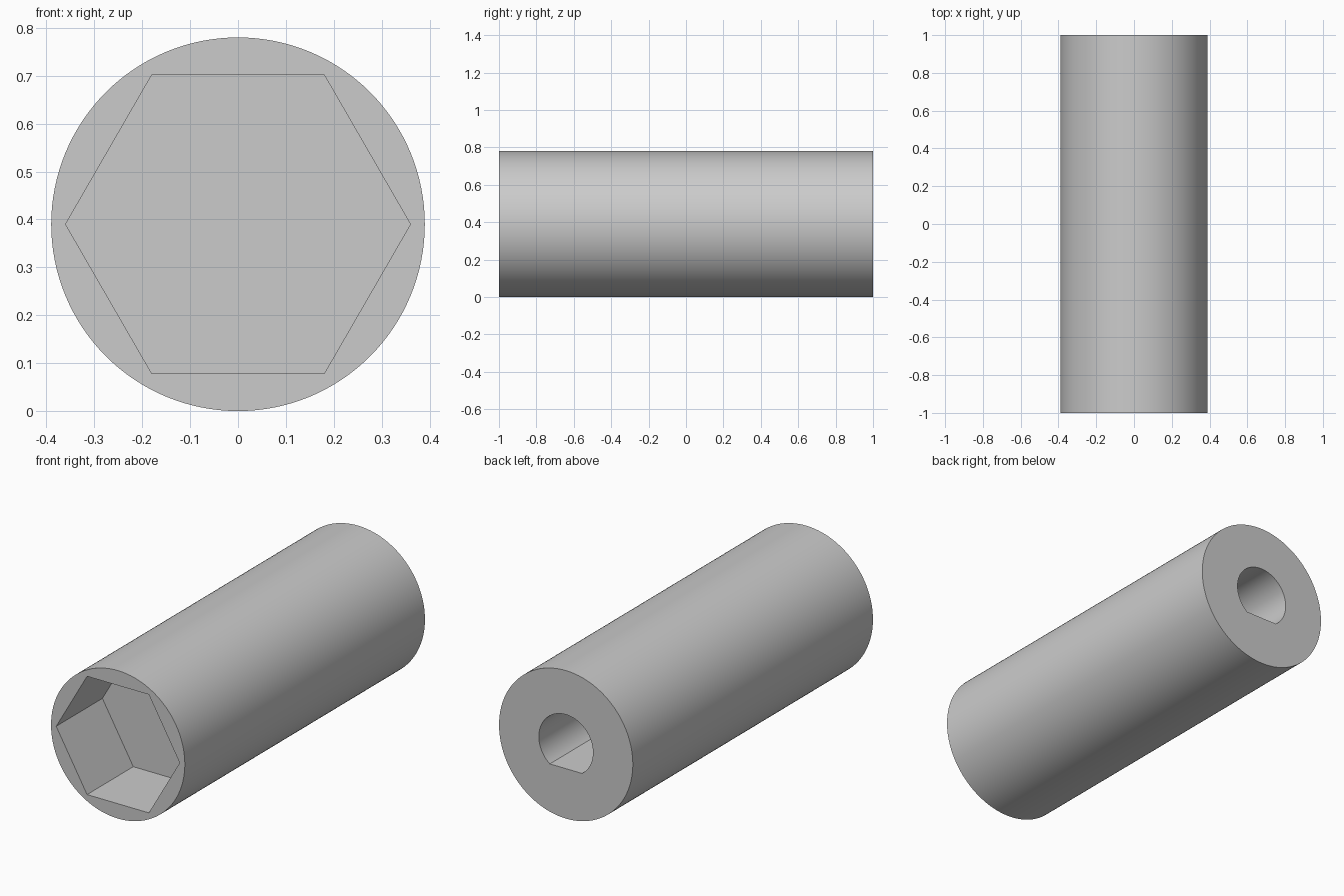
import bpy
import bmesh
from math import radians, sin, cos, asin, pi

cube = bpy.data.objects.get("Cube")
if cube:
    bpy.data.objects.remove(cube, do_unlink=True)

RADIUS = 0.39
HEX_RADIUS, HEX_DEPTH = 0.36, 0.385
BORE_RADIUS, BORE_FLAT, BORE_DEPTH = 0.158, 0.127, 0.8
OVERSHOOT = 0.1

grey = bpy.data.materials.new("plain_grey")
grey.use_nodes = True
colour = (0.6, 0.6, 0.6, 1)
grey.diffuse_color = colour
grey.node_tree.nodes["Principled BSDF"].inputs["Base Color"].default_value = colour


def arc(radius, start, end, steps):
    """Points along an arc, both ends included."""
    angles = [start + (end - start) * i / steps for i in range(steps + 1)]
    return [(radius * cos(a), radius * sin(a)) for a in angles]


def prism(name, profile, y_front, y_back):
    """Extrude an x-z profile along y, centred on the axis of the sleeve."""
    bm = bmesh.new()
    base = bm.faces.new([bm.verts.new((x, y_front, z + RADIUS)) for x, z in profile])
    grown = bmesh.ops.extrude_face_region(bm, geom=[base])["geom"]
    moved = [v for v in grown if isinstance(v, bmesh.types.BMVert)]
    bmesh.ops.translate(bm, verts=moved, vec=(0, y_back - y_front, 0))
    bmesh.ops.recalc_face_normals(bm, faces=bm.faces)
    mesh = bpy.data.meshes.new(name)
    bm.to_mesh(mesh)
    bm.free()
    mesh.materials.append(grey)
    obj = bpy.data.objects.new(name, mesh)
    bpy.context.collection.objects.link(obj)
    return obj


# Round outer body
sleeve = prism("coupling_sleeve", arc(RADIUS, 0, 2 * pi, 128)[:-1], -1, 1)

# Hexagonal socket in the front, D-shaped blind bore in the back
hex_cutter = prism("hex_socket_cutter", arc(HEX_RADIUS, 0, 2 * pi, 6)[:-1],
                   -1 - OVERSHOOT, -1 + HEX_DEPTH)
corner = asin(BORE_FLAT / BORE_RADIUS)
bore_cutter = prism("d_bore_cutter", arc(BORE_RADIUS, -corner, pi + corner, 64),
                    1 - BORE_DEPTH, 1 + OVERSHOOT)

bpy.ops.object.select_all(action="DESELECT")
sleeve.select_set(True)
bpy.context.view_layer.objects.active = sleeve
for cutter in (hex_cutter, bore_cutter):
    mod = sleeve.modifiers.new(cutter.name, "BOOLEAN")
    mod.operation = "DIFFERENCE"
    mod.solver = "EXACT"
    mod.object = cutter
    bpy.ops.object.modifier_apply(modifier=mod.name)
    bpy.data.objects.remove(cutter, do_unlink=True)

bpy.ops.object.shade_smooth_by_angle(angle=radians(30))
